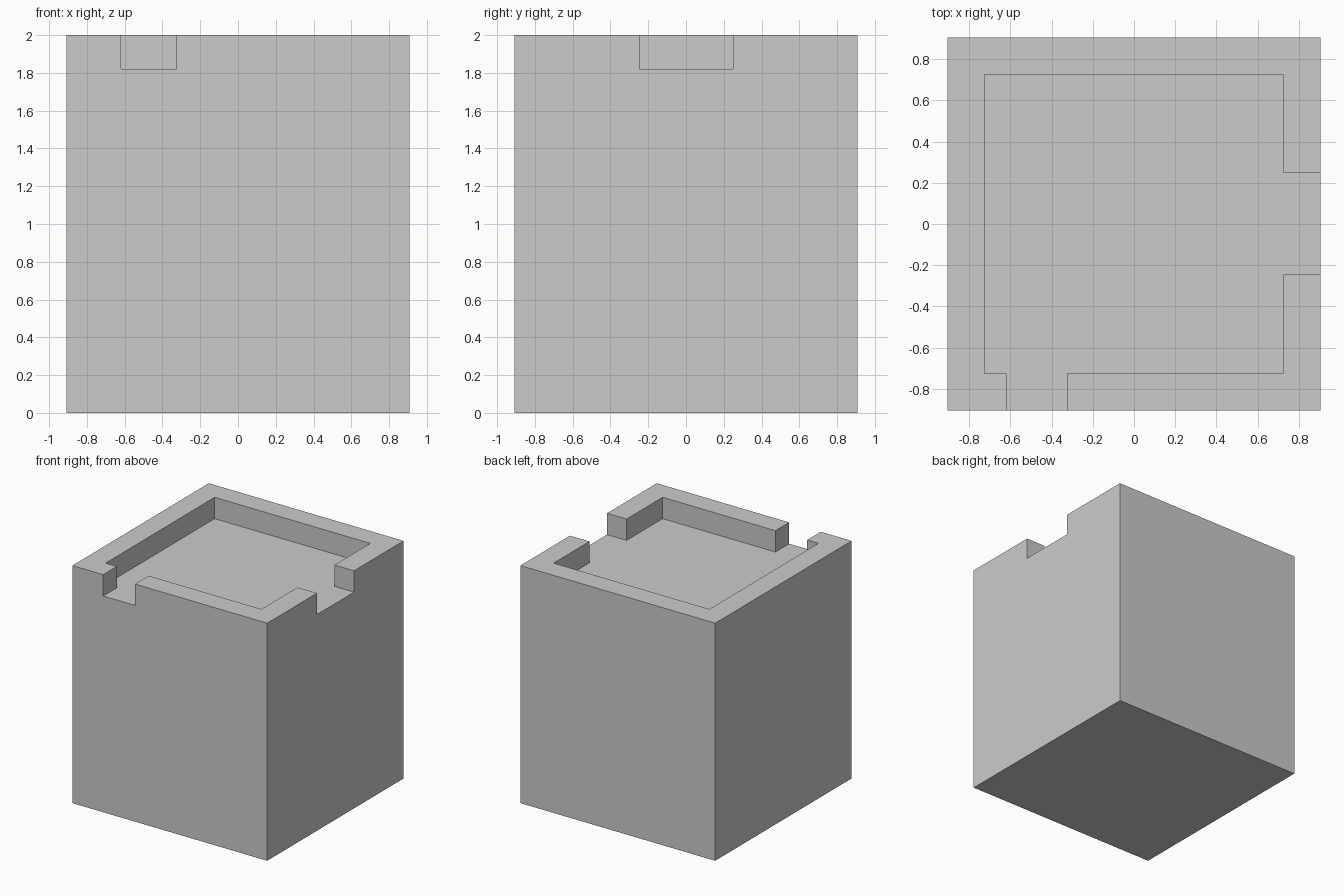
import bpy, bmesh

if "Cube" in bpy.data.objects:
    bpy.data.objects.remove(bpy.data.objects["Cube"])

O, I = 0.907, 0.725      # outer and inner half widths
DECK, TOP = 1.82, 2.0    # deck height and parapet top


def extrude_outline(name, points, z0, z1):
    bm = bmesh.new()
    face = bm.faces.new([bm.verts.new((x, y, z0)) for x, y in points])
    result = bmesh.ops.extrude_face_region(bm, geom=[face])
    verts = [v for v in result["geom"] if isinstance(v, bmesh.types.BMVert)]
    bmesh.ops.translate(bm, verts=verts, vec=(0, 0, z1 - z0))
    bmesh.ops.recalc_face_normals(bm, faces=bm.faces)
    mesh = bpy.data.meshes.new(name)
    bm.to_mesh(mesh)
    bm.free()
    obj = bpy.data.objects.new(name, mesh)
    bpy.context.collection.objects.link(obj)
    return obj


# Solid building block
extrude_outline("building_block", [(-O, -O), (O, -O), (O, O), (-O, O)], 0, DECK)

# Parapet corner between the front gap and the right gap
extrude_outline("parapet_corner", [
    (-0.325, -O), (O, -O), (O, -0.245), (I, -0.245), (I, -I), (-0.325, -I)], DECK, TOP)

# Long parapet running round the back from the right gap to the front gap
extrude_outline("parapet_main", [
    (O, 0.248), (O, O), (-O, O), (-O, -O), (-0.62, -O), (-0.62, -I),
    (-I, -I), (-I, I), (I, I), (I, 0.248)], DECK, TOP)
